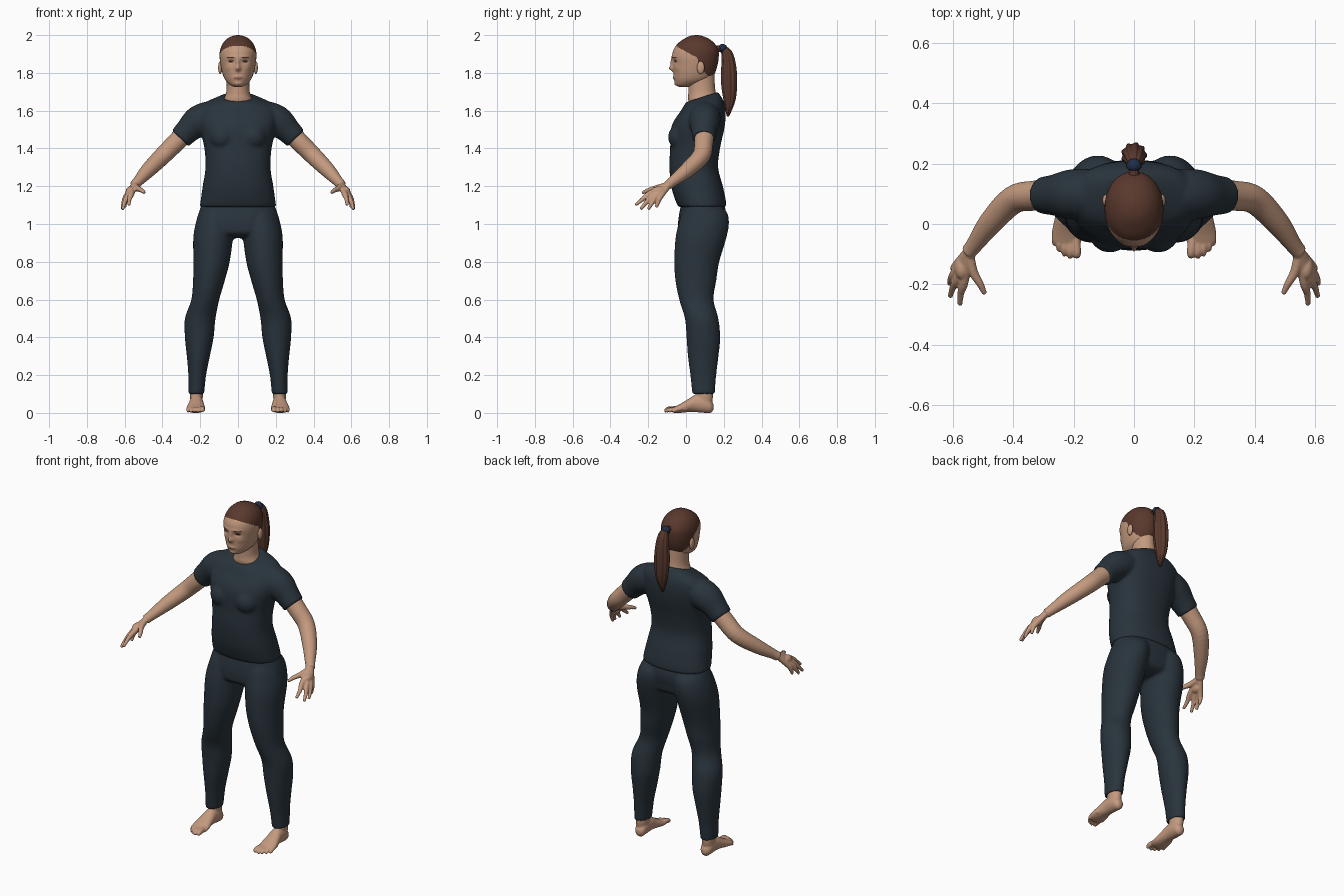
import bpy, bmesh
from math import sin, cos, pi, exp, copysign
from mathutils import Vector, Matrix

if "Cube" in bpy.data.objects:
    bpy.data.objects.remove(bpy.data.objects["Cube"])


def material(name, rgb):
    m = bpy.data.materials.new(name)
    m.use_nodes = True
    m.diffuse_color = (*rgb, 1)
    m.node_tree.nodes["Principled BSDF"].inputs["Base Color"].default_value = (*rgb, 1)
    return m


SKIN = material("skin", (0.55, 0.32, 0.21))
HAIR = material("brown hair", (0.1, 0.04, 0.026))
CLOTH = material("dark slate cloth", (0.022, 0.034, 0.045))
TIE = material("navy hair tie", (0.015, 0.025, 0.06))
EYE = material("dark eye", (0.025, 0.015, 0.012))
LIPS = material("lips", (0.36, 0.16, 0.12))


def spline(points, steps):
    """Catmull-Rom interpolation of equal-length tuples."""
    p = [points[0], *points, points[-1]]
    out = []
    for i in range(len(points) - 1):
        for k in range(steps):
            t = k / steps
            out.append([0.5 * (2 * b + (c - a) * t + (2 * a - 5 * b + 4 * c - d) * t * t
                               + (3 * b - a - 3 * c + d) * t ** 3)
                        for a, b, c, d in zip(*p[i:i + 4])])
    return out + [list(points[-1])]


def skin_rings(bm, rings):
    rows = [[bm.verts.new(co) for co in ring] for ring in rings]
    n = len(rows[0])
    for lo, hi in zip(rows, rows[1:]):
        for i in range(n):
            j = (i + 1) % n
            bm.faces.new((lo[i], lo[j], hi[j], hi[i]))
    bm.faces.new(rows[0][::-1])
    bm.faces.new(rows[-1])


def loft(bm, stations, axis="Z", side=1, segs=40, steps=6, power=2.0, tilt=0.0):
    """Stations: (position, centre x, half width, low, high); top rings may lean by tilt."""
    rings = []
    rows = spline(stations, steps)
    for k, (t, cx, rx, lo, hi) in enumerate(rows):
        mid, ry, ring = (lo + hi) / 2, (hi - lo) / 2, []
        lean = tilt * max(0, 2 * k / len(rows) - 1)
        for i in range(segs):
            c, s = cos(2 * pi * i / segs), sin(2 * pi * i / segs)
            x = side * cx + rx * copysign(abs(c) ** (2 / power), c)
            h = ry * copysign(abs(s) ** (2 / power), s)
            ring.append((x, mid + h, t + lean * h) if axis == "Z" else (x, t, mid + h))
        rings.append(ring)
    skin_rings(bm, rings)


def tube(bm, points, side=1, segs=16, steps=5, ridge=0.0, ridges=9):
    """Round limb along (x, y, z, radius) points."""
    rows = spline(points, steps)
    pos = [Vector((side * r[0], r[1], r[2])) for r in rows]
    rings = []
    for i, row in enumerate(rows):
        t = (pos[min(i + 1, len(pos) - 1)] - pos[max(i - 1, 0)]).normalized()
        v = t.cross(Vector((1, 0, 0))).normalized()
        u = v.cross(t)
        ring = []
        for k in range(segs):
            a = 2 * pi * k / segs
            r = row[3] * (1 + ridge * cos(ridges * a))
            ring.append(pos[i] + r * (cos(a) * u + sin(a) * v))
        rings.append(ring)
    skin_rings(bm, rings)


def blob(bm, centre, size):
    bmesh.ops.create_uvsphere(bm, u_segments=24, v_segments=16, radius=1,
                              matrix=Matrix.Translation(centre) @ Matrix.Diagonal((*size, 1)))


def finish(bm, name, mats, voxel=0, smooth=3):
    """Make the object; a voxel size fuses its overlapping pieces into one surface."""
    bmesh.ops.recalc_face_normals(bm, faces=bm.faces)
    for f in bm.faces:
        f.smooth = True
    me = bpy.data.meshes.new(name)
    bm.to_mesh(me)
    bm.free()
    ob = bpy.data.objects.new(name, me)
    bpy.context.collection.objects.link(ob)
    for m in mats:
        me.materials.append(m)
    if voxel:
        mod = ob.modifiers.new("fuse", "REMESH")
        mod.mode, mod.voxel_size, mod.use_smooth_shade = "VOXEL", voxel, True
        mod = ob.modifiers.new("relax", "SMOOTH")
        mod.factor, mod.iterations = 0.5, smooth
    return ob


# Shirt: torso, chest and short sleeves
bm = bmesh.new()
loft(bm, [(1.09, 0, .202, -.04, .212), (1.13, 0, .197, -.058, .21), (1.2, 0, .187, -.078, .195),
          (1.3, 0, .172, -.088, .17), (1.4, 0, .178, -.084, .18), (1.5, 0, .2, -.08, .202),
          (1.56, 0, .21, -.06, .21), (1.61, 0, .205, -.03, .207), (1.64, 0, .175, -.015, .195),
          (1.66, 0, .125, -.005, .18), (1.672, 0, .09, .0, .17)], power=2.3, tilt=.33)
for s in (1, -1):
    tube(bm, [(.1, .1, 1.575, .075), (.16, .1, 1.565, .083), (.215, .098, 1.54, .082),
              (.265, .096, 1.495, .068), (.306, .095, 1.453, .061)], s, segs=28)
    blob(bm, (s * .08, -.015, 1.46), (.075, .08, .075))
finish(bm, "shirt", [CLOTH], .008, 5)

# Trousers: hips and two legs
bm = bmesh.new()
loft(bm, [(.925, 0, .1, .02, .13), (.95, 0, .2, -.035, .19), (1, 0, .222, -.042, .205),
          (1.06, 0, .208, -.035, .212), (1.13, 0, .18, -.02, .195)], power=2.3)
for s in (1, -1):
    loft(bm, [(.1, .221, .042, .033, .152), (.2, .216, .047, .023, .16), (.3, .21, .061, .01, .172),
              (.4, .205, .076, .003, .181), (.5, .2, .081, -.006, .171), (.6, .173, .074, -.036, .146),
              (.7, .154, .084, -.056, .16), (.8, .14, .096, -.062, .176), (.92, .132, .105, -.056, .212),
              (1, .121, .104, -.04, .227), (1.06, .11, .095, -.02, .218), (1.1, .1, .08, .02, .18)],
         side=s)
finish(bm, "trousers", [CLOTH], .008, 4)

# Arms and hands
wrist = (.549, -.093, 1.206)
fingers = [((.564, -.192, 1.161), (.577, -.268, 1.1)), ((.583, -.178, 1.151), (.61, -.242, 1.078)),
           ((.592, -.159, 1.145), (.613, -.2, 1.078)), ((.589, -.138, 1.142), (.598, -.158, 1.088))]
for s, label in ((1, "left"), (-1, "right")):
    bm = bmesh.new()
    tube(bm, [(.25, .1, 1.51, .053), (.33, .094, 1.43, .05), (.4, .08, 1.36, .047),
              (.475, .005, 1.285, .04), (.53, -.07, 1.225, .028), (*wrist, .026)], s, segs=24)
    for knuckle, tip in fingers:
        middle = [(a + b) / 2 for a, b in zip(knuckle, tip)]
        middle[0] += .004
        tube(bm, [(*wrist, .018), (*knuckle, .0155), (*middle, .0115), (*tip, .008)], s)
    tube(bm, [(*wrist, .018), (.535, -.155, 1.19, .016), (.51, -.2, 1.178, .012),
              (.495, -.232, 1.165, .008)], s)
    blob(bm, (s * .57, -.145, 1.172), (.025, .04, .027))
    finish(bm, label + "_arm", [SKIN], .0045, 2)

# Bare feet with toes
toes = [(.19, -.106, .0145), (.212, -.108, .0105), (.231, -.1, .01), (.249, -.085, .0095), (.264, -.064, .009)]
for s, label in ((1, "left"), (-1, "right")):
    bm = bmesh.new()
    loft(bm, [(-.078, .222, .03, .006, .024), (-.06, .223, .048, 0, .033), (-.03, .223, .05, 0, .048),
              (.01, .222, .043, .004, .072), (.05, .22, .037, .004, .095), (.1, .219, .035, 0, .095),
              (.13, .218, .029, 0, .07), (.146, .218, .013, .018, .045)], "Y", s)
    loft(bm, [(.04, .22, .03, .06, .135), (.09, .22, .034, .05, .143), (.15, .22, .034, .05, .14)], side=s)
    for x, y, r in toes:
        tube(bm, [(x * .8 + .045, y + .07, .022, r), (x, y + .02, .02, r), (x, y, r, r * .85),
                  (x, y - .008, r, r * .4)], s)
    finish(bm, label + "_foot", [SKIN], .0045, 2)

# Neck
bm = bmesh.new()
loft(bm, [(1.6, 0, .1, .03, .17), (1.655, 0, .078, .012, .165), (1.69, 0, .064, .012, .158),
          (1.73, 0, .06, .012, .153), (1.8, 0, .06, .01, .15)])
finish(bm, "neck", [SKIN])

# Head: lofted skull with modelled face relief
bm = bmesh.new()
loft(bm, [(1.726, 0, .02, -.035, .03), (1.736, 0, .042, -.053, .065), (1.76, 0, .066, -.061, .12),
          (1.79, 0, .08, -.065, .148), (1.83, 0, .09, -.067, .164), (1.88, 0, .097, -.073, .173),
          (1.92, 0, .095, -.067, .171), (1.955, 0, .081, -.044, .152), (1.98, 0, .058, -.01, .122),
          (1.994, 0, .033, .018, .09), (2, 0, .008, .045, .065)], segs=128, steps=10, power=2.1)
# Relief: (x, z, width, height, forward push)
relief = [(0, 1.824, .013, .014, .021), (0, 1.852, .009, .026, .011), (.038, 1.86, .018, .012, -.009),
          (.03, 1.885, .028, .008, .004), (0, 1.774, .024, .01, .006), (0, 1.742, .02, .012, .005),
          (.052, 1.825, .02, .016, .004)]
for v in bm.verts:
    if v.co.y < .02:
        x, z = abs(v.co.x), v.co.z
        v.co.y -= sum(d * exp(-((x - mx) / w) ** 2 - ((z - mz) / h) ** 2) for mx, mz, w, h, d in relief)


def inside(c, x, z, w, h):
    return c.y < 0 and ((abs(c.x) - x) / w) ** 2 + ((c.z - z) / h) ** 2 < 1


def hairline(y):
    if y < .06:
        return 1.88 - .55 * (y - .06)
    return 1.82 if y < .08 else 1.82 - .95 * (y - .08)


for f in bm.faces:
    c = f.calc_center_median()
    if c.z > hairline(c.y) or inside(c, .04, 1.882, .021, .0035):
        f.material_index = 1
    elif inside(c, .039, 1.861, .014, .0055):
        f.material_index = 2
    elif inside(c, 0, 1.773, .024, .0065):
        f.material_index = 3
for s in (1, -1):
    blob(bm, (s * .094, .078, 1.828), (.011, .02, .034))
finish(bm, "head", [SKIN, HAIR, EYE, LIPS])

# Ponytail and its tie
bm = bmesh.new()
tube(bm, [(0, .155, 1.925, .018), (0, .19, 1.927, .016), (0, .214, 1.905, .028), (0, .225, 1.85, .036),
          (0, .228, 1.76, .041), (0, .23, 1.66, .031), (0, .222, 1.57, .006)],
     segs=72, steps=8, ridge=.07)
finish(bm, "ponytail", [HAIR])
bm = bmesh.new()
tube(bm, [(0, .18, 1.927, .018), (0, .188, 1.928, .025), (0, .197, 1.926, .025), (0, .204, 1.92, .019)], segs=24)
finish(bm, "hair_tie", [TIE])
